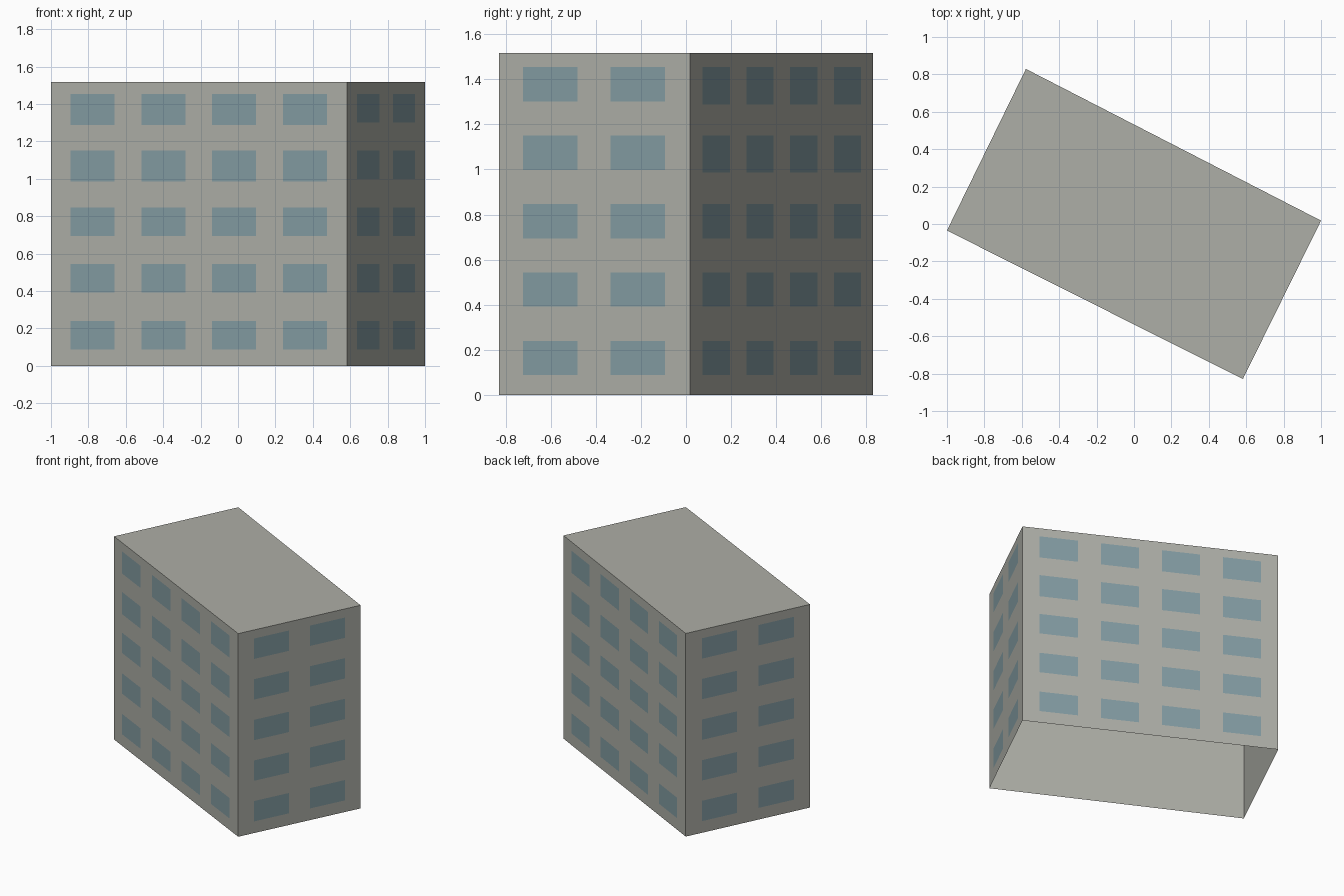
import bpy
from mathutils import Vector

cube = bpy.data.objects.get("Cube")
if cube:
    bpy.data.objects.remove(cube, do_unlink=True)


def make_material(name, rgb):
    mat = bpy.data.materials.new(name)
    mat.use_nodes = True
    mat.diffuse_color = (*rgb, 1)
    mat.node_tree.nodes["Principled BSDF"].inputs["Base Color"].default_value = (*rgb, 1)
    return mat


def make_object(name, verts, faces, mat):
    mesh = bpy.data.meshes.new(name)
    mesh.from_pydata(verts, [], faces)
    mesh.materials.append(mat)
    obj = bpy.data.objects.new(name, mesh)
    bpy.context.collection.objects.link(obj)
    return obj


concrete = make_material("warm grey concrete", (0.42, 0.425, 0.385))
glass = make_material("blue grey glass", (0.227, 0.332, 0.361))

HEIGHT = 1.517
STOREYS = 5
OFFSET = 0.002

# Footprint corners, counter-clockwise from the front wall's left end
corners = [Vector(c) for c in ((-1, -0.035, 0), (0.582, -0.829, 0),
                               (1, 0.018, 0), (-0.578, 0.829, 0))]
up = Vector((0, 0, HEIGHT))

# Building shell: four walls and a flat roof, open underneath
shell_faces = [(i, (i + 1) % 4, (i + 1) % 4 + 4, i + 4) for i in range(4)]
shell_faces.append((4, 5, 6, 7))
make_object("building_shell", corners + [c + up for c in corners], shell_faces, concrete)


def window_grid(name, start, end, columns, first, width, pitch, tall_rows):
    """Rows of flat panes on the wall from start to end."""
    along = end - start
    normal = along.cross(Vector((0, 0, 1))).normalized() * OFFSET
    verts, faces = [], []
    for row in range(STOREYS):
        top = 0.24 + row * HEIGHT / STOREYS
        pane = 0.165 if row >= STOREYS - tall_rows else 0.152
        for col in range(columns):
            a = first + col * pitch
            n = len(verts)
            for u, z in ((a, top - pane), (a + width, top - pane), (a + width, top), (a, top)):
                verts.append(start + along * u + normal + Vector((0, 0, z)))
            faces.append((n, n + 1, n + 2, n + 3))
    make_object(name, verts, faces, glass)


# Windows: four columns on the long walls, two on the end walls
for i, side in enumerate(("front", "left", "back", "right")):
    start, end = corners[i], corners[(i + 1) % 4]
    if i % 2 == 0:
        window_grid(side + "_windows", start, end, 4, 0.067, 0.149, 0.239, 2)
    else:
        window_grid(side + "_windows", start, end, 2, 0.128, 0.285, 0.457, 0)
